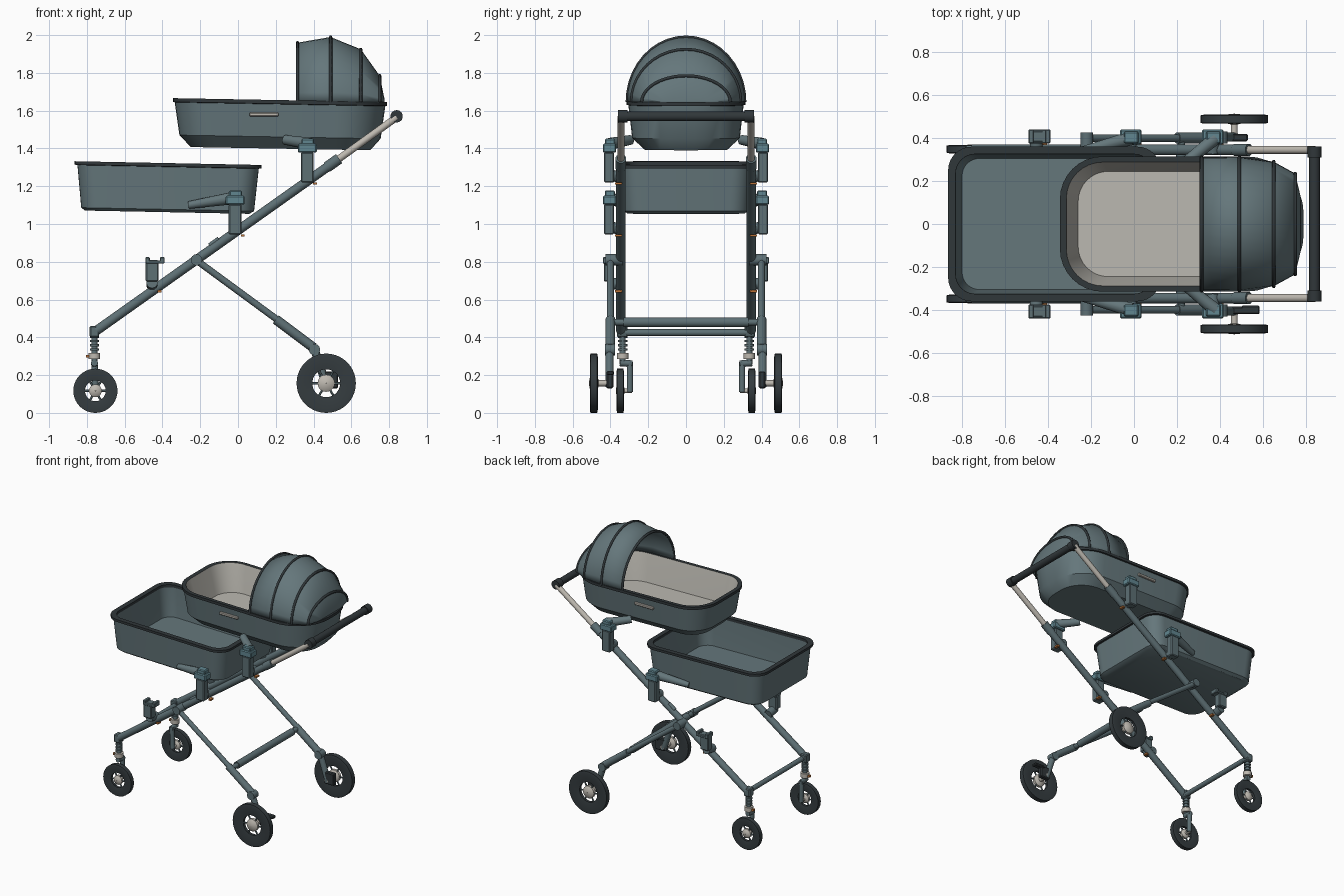
import bpy, bmesh, math
from mathutils import Vector, Matrix

if "Cube" in bpy.data.objects:
    bpy.data.objects.remove(bpy.data.objects["Cube"], do_unlink=True)


def material(name, r, g, b):
    m = bpy.data.materials.new(name)
    m.use_nodes = True
    m.diffuse_color = (r, g, b, 1)
    m.node_tree.nodes["Principled BSDF"].inputs["Base Color"].default_value = (r, g, b, 1)
    return m


SLATE = material("slate fabric", 0.13, 0.185, 0.2)
FRAME = material("frame grey", 0.11, 0.16, 0.175)
DARK = material("dark trim", 0.03, 0.038, 0.042)
TYRE = material("tyre rubber", 0.035, 0.045, 0.05)
LIGHT = material("light metal", 0.52, 0.49, 0.44)
LINING = material("pale lining", 0.5, 0.485, 0.44)
TEAL = material("teal joint", 0.12, 0.24, 0.28)
ORANGE = material("orange clip", 0.5, 0.17, 0.04)
made = []


def finish(name, bm, *mats):
    bmesh.ops.recalc_face_normals(bm, faces=bm.faces)
    me = bpy.data.meshes.new(name)
    bm.to_mesh(me)
    bm.free()
    for m in mats:
        me.materials.append(m)
    ob = bpy.data.objects.new(name, me)
    bpy.context.collection.objects.link(ob)
    made.append(ob)
    return ob


def tube(name, p, q, r, mat, r2=None, sides=14):
    p, q = Vector(p), Vector(q)
    d = q - p
    bm = bmesh.new()
    turn = Matrix.Translation((p + q) / 2) @ d.to_track_quat('Z', 'Y').to_matrix().to_4x4()
    bmesh.ops.create_cone(bm, cap_ends=True, segments=sides, radius1=r,
                          radius2=r if r2 is None else r2, depth=d.length, matrix=turn)
    return finish(name, bm, mat)


def box(name, lo, hi, mat, bevel=0.006):
    lo, hi = Vector(lo), Vector(hi)
    bm = bmesh.new()
    size = [abs(v) for v in hi - lo]
    bmesh.ops.create_cube(bm, size=1, matrix=Matrix.Translation((lo + hi) / 2) @ Matrix.Diagonal((*size, 1)))
    if bevel:
        bmesh.ops.bevel(bm, geom=bm.edges[:], offset=bevel, segments=1, affect='EDGES')
    return finish(name, bm, mat)


def lathe(name, centre, profile, mat, steps=40):
    # closed (radius, y) profile spun about the wheel axle
    bm = bmesh.new()
    rings = []
    for i in range(steps):
        a = math.tau * i / steps
        rings.append([bm.verts.new(Vector(centre) + Vector((r * math.cos(a), y, r * math.sin(a))))
                      for r, y in profile])
    n = len(profile)
    for i in range(steps):
        a, b = rings[i], rings[(i + 1) % steps]
        for j in range(n):
            bm.faces.new((a[j], a[(j + 1) % n], b[(j + 1) % n], b[j]))
    return finish(name, bm, mat)


def tub(name, rings, slope, band_mats, mats):
    # loft of rounded rectangles: x0, x1, half width, height, left radius, right radius
    bm = bmesh.new()
    loops = []
    for x0, x1, w, z, ra, rb in rings:
        loop = []
        for cx, cy, r, start in ((x1 - rb, w - rb, rb, 0), (x0 + ra, w - ra, ra, 90),
                                 (x0 + ra, ra - w, ra, 180), (x1 - rb, rb - w, rb, 270)):
            for k in range(9):
                a = math.radians(start + 90 * k / 8)
                x = cx + r * math.cos(a)
                loop.append(bm.verts.new((x, cy + r * math.sin(a), z - slope * x)))
        loops.append(loop)
    for a, b, m in zip(loops, loops[1:], band_mats):
        for j in range(len(a)):
            k = (j + 1) % len(a)
            bm.faces.new((a[j], a[k], b[k], b[j])).material_index = m
    bm.faces.new(loops[0])
    bm.faces.new(loops[-1]).material_index = band_mats[-1]
    return finish(name, bm, *mats)


# lower basket and upper bassinet
tub("lower_basket", [
    (-0.81, 0.06, 0.31, 1.055, 0.09, 0.09), (-0.83, 0.085, 0.33, 1.07, 0.1, 0.1),
    (-0.85, 0.11, 0.345, 1.295, 0.1, 0.1), (-0.865, 0.125, 0.36, 1.297, 0.11, 0.11),
    (-0.865, 0.125, 0.36, 1.315, 0.11, 0.11), (-0.83, 0.09, 0.325, 1.315, 0.09, 0.09),
    (-0.83, 0.09, 0.325, 1.295, 0.09, 0.09), (-0.8, 0.06, 0.305, 1.085, 0.08, 0.08)],
    0.02, (0, 0, 1, 1, 1, 1, 0), (SLATE, DARK))
tub("bassinet", [
    (-0.25, 0.7, 0.22, 1.403, 0.14, 0.18), (-0.31, 0.755, 0.285, 1.465, 0.18, 0.24),
    (-0.335, 0.78, 0.305, 1.638, 0.19, 0.26), (-0.345, 0.79, 0.315, 1.64, 0.2, 0.27),
    (-0.345, 0.79, 0.315, 1.66, 0.2, 0.27), (-0.315, 0.76, 0.288, 1.66, 0.17, 0.24),
    (-0.31, 0.755, 0.283, 1.64, 0.17, 0.24), (-0.26, 0.7, 0.245, 1.46, 0.14, 0.2)],
    0.018, (0, 0, 1, 1, 1, 2, 2), (SLATE, DARK, LINING))

# folding hood with ribs
BASE, STEPS = 1.645, 20
slices = [(0.315, 0.31, 0.315), (0.49, 0.312, 0.345), (0.65, 0.29, 0.28),
          (0.75, 0.235, 0.14), (0.775, 0.13, 0.02)]


def arch(x, w, h):
    return [Vector((x, w * math.cos(math.pi * i / STEPS), BASE + h * math.sin(math.pi * i / STEPS)))
            for i in range(STEPS + 1)]


bm = bmesh.new()
rows = [[bm.verts.new(p) for p in arch(*s)] for s in slices]
for a, b in zip(rows, rows[1:]):
    for i in range(STEPS):
        bm.faces.new((a[i], a[i + 1], b[i + 1], b[i]))
bm.faces.new(rows[-1])
hood = finish("hood", bm, SLATE)
shell = hood.modifiers.new("shell", 'SOLIDIFY')
shell.thickness = 0.008
for n, s in enumerate(slices[:4]):
    curve = bpy.data.curves.new("hood_rib", 'CURVE')
    curve.dimensions = '3D'
    curve.bevel_depth = 0.009
    curve.bevel_resolution = 1
    line = curve.splines.new('POLY')
    line.points.add(STEPS)
    for pt, p in zip(line.points, arch(*s)):
        pt.co = (*p, 1)
    curve.materials.append(DARK)
    bpy.context.collection.objects.link(bpy.data.objects.new(f"hood_rib_{n + 1}", curve))


def wheel(name, x, y, r, half):
    c = (x, y, r)
    lathe(name + "_tyre", c, [(0.47 * r, -half * 0.5), (0.9 * r, -half), (r, -half * 0.85),
                              (r, half * 0.85), (0.9 * r, half), (0.47 * r, half * 0.5)], TYRE)
    lathe(name + "_hub", c, [(0.002, -half * 1.2), (0.17 * r, -half * 1.1), (0.29 * r, -half * 0.5),
                             (0.29 * r, half * 0.5), (0.17 * r, half * 1.1), (0.002, half * 1.2)], LIGHT, 20)
    for k in range(3):
        a = math.pi * k / 3
        d = Vector((math.cos(a), 0, math.sin(a))) * r * 0.5
        tube(f"{name}_spoke_{k + 1}", Vector(c) - d, Vector(c) + d, 0.006, FRAME, sides=6)


for s, side in ((-1, "front"), (1, "back")):
    def at(x, y, z):
        return (x, s * y, z)

    # main rail and handle extension
    tube(side + "_rail", at(-0.75, 0.345, 0.435), at(0.53, 0.345, 1.342), 0.025, FRAME)
    tube(side + "_rail_collar", at(0.47, 0.345, 1.3), at(0.535, 0.345, 1.346), 0.029, FRAME)
    tube(side + "_handle_tube", at(0.52, 0.345, 1.335), at(0.84, 0.345, 1.565), 0.019, LIGHT)
    tube(side + "_handle_cap", at(0.84, 0.31, 1.57), at(0.84, 0.36, 1.57), 0.033, DARK)

    # rear leg with pivot, sleeve and fork
    tube(side + "_leg", at(-0.23, 0.4, 0.815), at(0.24, 0.4, 0.47), 0.018, FRAME)
    tube(side + "_leg_sleeve", at(0.2, 0.4, 0.495), at(0.4, 0.4, 0.345), 0.026, FRAME)
    tube(side + "_leg_pivot", at(-0.22, 0.335, 0.81), at(-0.22, 0.425, 0.81), 0.03, FRAME)
    tube(side + "_leg_knuckle", at(0.405, 0.375, 0.335), at(0.405, 0.43, 0.335), 0.03, FRAME)
    tube(side + "_rear_fork", at(0.405, 0.405, 0.335), at(0.47, 0.405, 0.14), 0.022, FRAME)
    tube(side + "_rear_axle", at(0.467, 0.385, 0.157), at(0.467, 0.5, 0.157), 0.016, LIGHT)
    box(side + "_brake", at(0.45, 0.385, 0.13), at(0.53, 0.42, 0.22), DARK)
    wheel(side + "_left_wheel", 0.467, s * 0.488, 0.157, 0.021)
    tube(side + "_rail_clip", at(-0.15, 0.345, 0.885), at(-0.1, 0.345, 0.92), 0.014, FRAME)

    # sprung caster
    box(side + "_caster_head", at(-0.785, 0.31, 0.4), at(-0.735, 0.365, 0.46), FRAME)
    tube(side + "_caster_post", at(-0.76, 0.335, 0.26), at(-0.76, 0.335, 0.41), 0.016, FRAME)
    for k in range(4):
        z = 0.33 + 0.022 * k
        tube(f"{side}_spring_{k + 1}", at(-0.76, 0.335, z), at(-0.76, 0.335, z + 0.012), 0.024, FRAME)
    tube(side + "_caster_ring", at(-0.76, 0.335, 0.285), at(-0.76, 0.335, 0.318), 0.031, LIGHT)
    box(side + "_caster_clip", at(-0.805, 0.325, 0.292), at(-0.785, 0.345, 0.306), ORANGE, 0)
    tube(side + "_caster_bridge", at(-0.76, 0.35, 0.265), at(-0.76, 0.285, 0.26), 0.018, FRAME)
    tube(side + "_caster_fork", at(-0.76, 0.297, 0.27), at(-0.755, 0.297, 0.11), 0.017, FRAME)
    tube(side + "_caster_axle", at(-0.755, 0.285, 0.117), at(-0.755, 0.36, 0.117), 0.012, LIGHT)
    wheel(side + "_right_wheel", -0.755, s * 0.348, 0.117, 0.019)

    # seat mounts: socket, joint and locking clip
    for n, (x, z) in enumerate(((-0.455, 0.65), (-0.015, 0.945), (0.367, 1.22))):
        name = f"{side}_mount_{n + 1}"
        box(name + "_socket", at(x - 0.034, 0.38, z + 0.045 * (n == 0)), at(x + 0.034, 0.435, z + 0.16), FRAME)
        tube(name + "_clamp", at(x, 0.33, z + 0.025), at(x, 0.41, z + 0.04), 0.03, FRAME)
        box(name + "_clip", at(x + 0.03, 0.34, z - 0.012), at(x + 0.05, 0.375, z), ORANGE, 0)
        if n == 0:
            for e in (-0.034, 0.044):
                box(f"{name}_prong_{'right' if e < 0 else 'left'}",
                    at(x + e - 0.002, 0.375, z + 0.145), at(x + e + 0.022, 0.44, z + 0.175), FRAME, 0.004)
            box(name + "_lip", at(x - 0.034, 0.375, z + 0.14), at(x + 0.066, 0.44, z + 0.158), FRAME, 0.004)
        else:
            box(name + "_joint", at(x - 0.05, 0.37, z + 0.158), at(x + 0.05, 0.44, z + 0.205), TEAL)
            box(name + "_joint_top", at(x - 0.032, 0.375, z + 0.2), at(x + 0.036, 0.43, z + 0.232), TEAL)
    tube(side + "_basket_arm", at(-0.01, 0.4, 1.14), at(-0.26, 0.335, 1.1), 0.034, SLATE, 0.02)
    tube(side + "_bassinet_arm", at(0.38, 0.4, 1.425), at(0.25, 0.295, 1.445), 0.032, SLATE, 0.026)
    box(side + "_side_handle", at(0.06, 0.295, 1.57), at(0.215, 0.312, 1.59), LIGHT, 0.004)

# cross members
tube("push_handle", (0.84, -0.35, 1.57), (0.84, 0.35, 1.57), 0.026, DARK)
tube("rear_crossbar", (0.22, -0.33, 0.48), (0.22, 0.33, 0.48), 0.026, FRAME)
tube("rear_crossbar_core", (0.22, -0.41, 0.48), (0.22, 0.41, 0.48), 0.018, FRAME)
tube("caster_crossbar", (-0.75, -0.34, 0.425), (-0.75, 0.34, 0.425), 0.018, FRAME)
box("brake_pedal", (0.5, -0.42, 0.2), (0.585, -0.38, 0.222), DARK)

# smooth rounded faces, keep hard edges
bpy.ops.object.select_all(action='DESELECT')
for ob in made:
    ob.select_set(True)
bpy.context.view_layer.objects.active = made[0]
bpy.ops.object.shade_smooth_by_angle(angle=math.radians(35))
